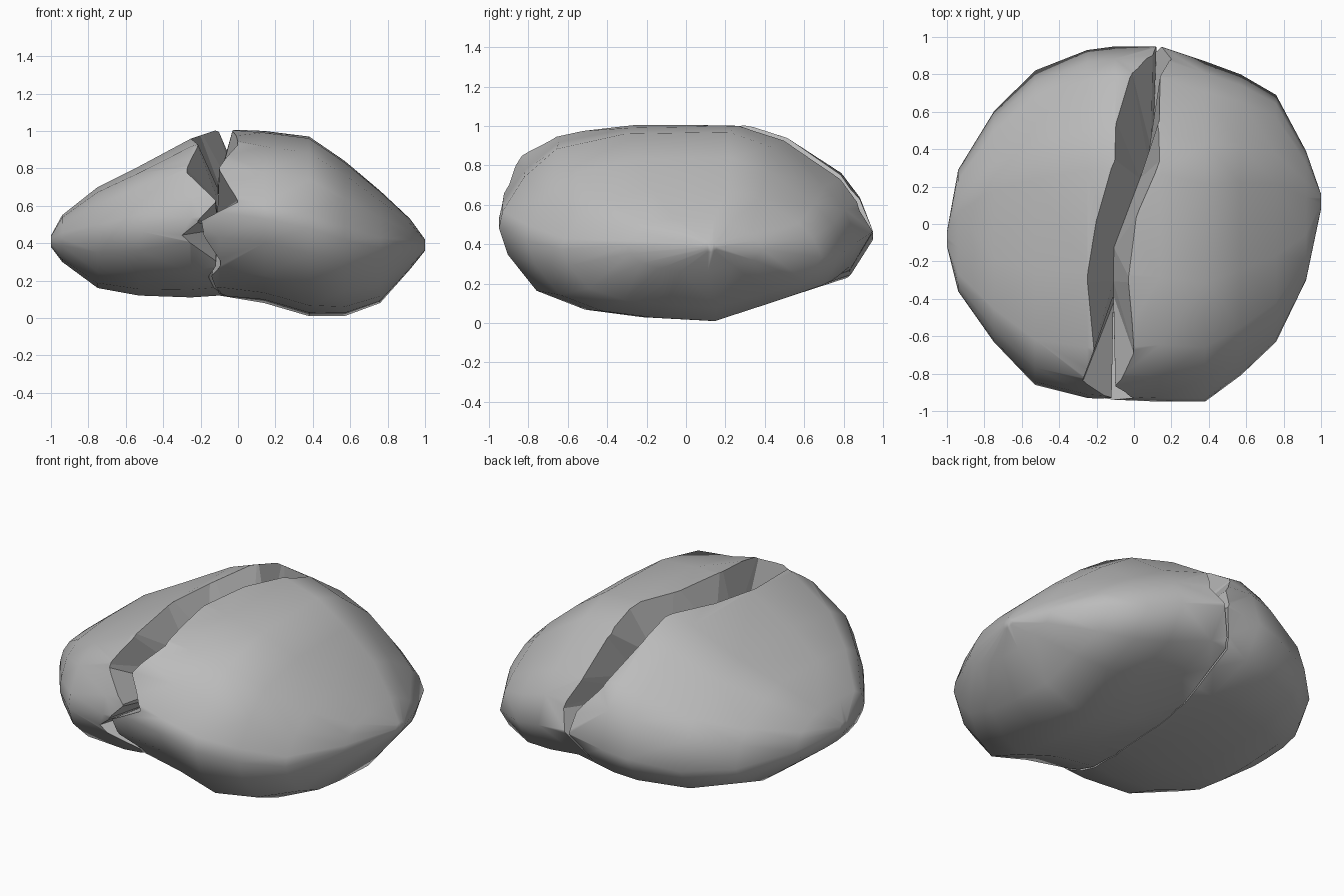
import bpy
import bmesh
from mathutils import Vector

old = bpy.data.objects.get("Cube")
if old:
    bpy.data.objects.remove(old, do_unlink=True)

stone = bpy.data.materials.new("stone grey")
stone.use_nodes = True
grey = (0.5, 0.5, 0.5, 1)
stone.diffuse_color = grey
stone.node_tree.nodes["Principled BSDF"].inputs["Base Color"].default_value = grey


def loft(name, rings, smooth, closed=False):
    """Skin a list of rings; cap the ends unless the loft closes on itself."""
    bm = bmesh.new()
    loops = [[bm.verts.new(p) for p in ring] for ring in rings]
    pairs = list(zip(loops, loops[1:]))
    if closed:
        pairs.append((loops[-1], loops[0]))
    for a, b in pairs:
        for i in range(len(a)):
            j = (i + 1) % len(a)
            bm.faces.new((a[i], a[j], b[j], b[i]))
    if not closed:
        bm.faces.new(loops[0])
        bm.faces.new(loops[-1])
    bmesh.ops.triangulate(bm, faces=bm.faces[:])
    bmesh.ops.recalc_face_normals(bm, faces=bm.faces[:])
    for f in bm.faces:
        f.smooth = smooth
    mesh = bpy.data.meshes.new(name)
    bm.to_mesh(mesh)
    bm.free()
    mesh.materials.append(stone)
    obj = bpy.data.objects.new(name, mesh)
    bpy.context.collection.objects.link(obj)
    return obj


# Boulder: a cross-section (across, up) for each half, fitted into a box at each x
right_half = [(-1, .49), (-.98, .58), (-.86, .76), (-.68, .91), (-.3, .99), (.28, 1),
              (.52, .92), (.82, .71), (.93, .59), (1, .42), (.87, .22), (.57, .12),
              (.19, 0), (-.2, .02), (-.52, .06), (-.79, .16), (-.95, .35)]
left_half = [(-1, .5), (-.98, .63), (-.89, .83), (-.71, .95), (-.28, 1), (.31, 1),
             (.54, .92), (.83, .72), (.93, .58), (1, .34), (.88, .14), (.57, .03),
             (.15, 0), (-.2, 0), (-.52, .05), (-.78, .16), (-.95, .35)]
# x, front, back, bottom, top
stations = [(-1, -.12, -.04, .38, .44), (-.94, -.36, .29, .3, .55),
            (-.75, -.63, .6, .16, .7), (-.53, -.86, .82, .12, .81),
            (-.25, -.93, .93, .11, .96), (-.1, -.94, .95, .12, 1.01),
            (.14, -.95, .95, .08, 1), (.38, -.95, .87, .01, .97),
            (.57, -.81, .8, .01, .84), (.76, -.63, .69, .08, .68),
            (.92, -.3, .39, .26, .53), (1, .08, .16, .36, .42)]
rings = []
for x, front, back, low, high in stations:
    mid, half = (front + back) / 2, (back - front) / 2
    section = left_half if x < 0 else right_half
    rings.append([(x, mid + u * half, low + v * (high - low)) for u, v in section])
boulder = loft("split_boulder", rings, True)

# Crack: a jagged wedge running over the top, thinning to a slit underneath
# y, z, left edge, right edge
crack_path = [(-.72, .17, -.17, -.15), (-.85, .25, -.12, -.09), (-.94, .44, -.32, -.19),
              (-.95, .52, -.22, -.2), (-.94, .63, -.12, 0), (-.85, .8, -.28, -.1),
              (-.68, .94, -.22, 0), (-.28, 1, -.27, -.03), (.06, 1, -.2, .02),
              (.32, .98, -.1, .13), (.54, .91, -.09, .13), (.79, .73, -.01, .14),
              (.89, .58, .1, .2), (.95, .45, .12, .14), (.9, .29, .04, .05),
              (.3, .08, -.04, -.035), (-.3, .1, -.1, -.095)]
inner, outer, core = .45, 1.12, Vector((0, .5))
spread = (outer - inner) / (1 - inner)
wedge = []
for y, z, left, right in crack_path:
    root = max(-.11, .17 * y - .06)
    arm = Vector((y, z)) - core
    deep, far = core + arm * inner, core + arm * outer
    wedge.append([(root, deep.x, deep.y),
                  (root + (left - root) * spread, far.x, far.y),
                  (root + (right - root) * spread, far.x, far.y)])
cutter = loft("crack_cutter", wedge, False, closed=True)
cutter.hide_render = True

cut = boulder.modifiers.new("crack", 'BOOLEAN')
cut.operation = 'DIFFERENCE'
cut.solver = 'EXACT'
cut.object = cutter
bpy.context.view_layer.objects.active = boulder
bpy.ops.object.modifier_apply(modifier=cut.name)
bpy.data.objects.remove(cutter, do_unlink=True)

# Crisp crack walls, softly shaded outside
bm = bmesh.new()
bm.from_mesh(boulder.data)
for e in bm.edges:
    e.smooth = all(f.smooth for f in e.link_faces) and e.calc_face_angle(0) < 1.2
bm.to_mesh(boulder.data)
bm.free()
soft = boulder.modifiers.new("facets", 'WEIGHTED_NORMAL')
soft.keep_sharp = True
